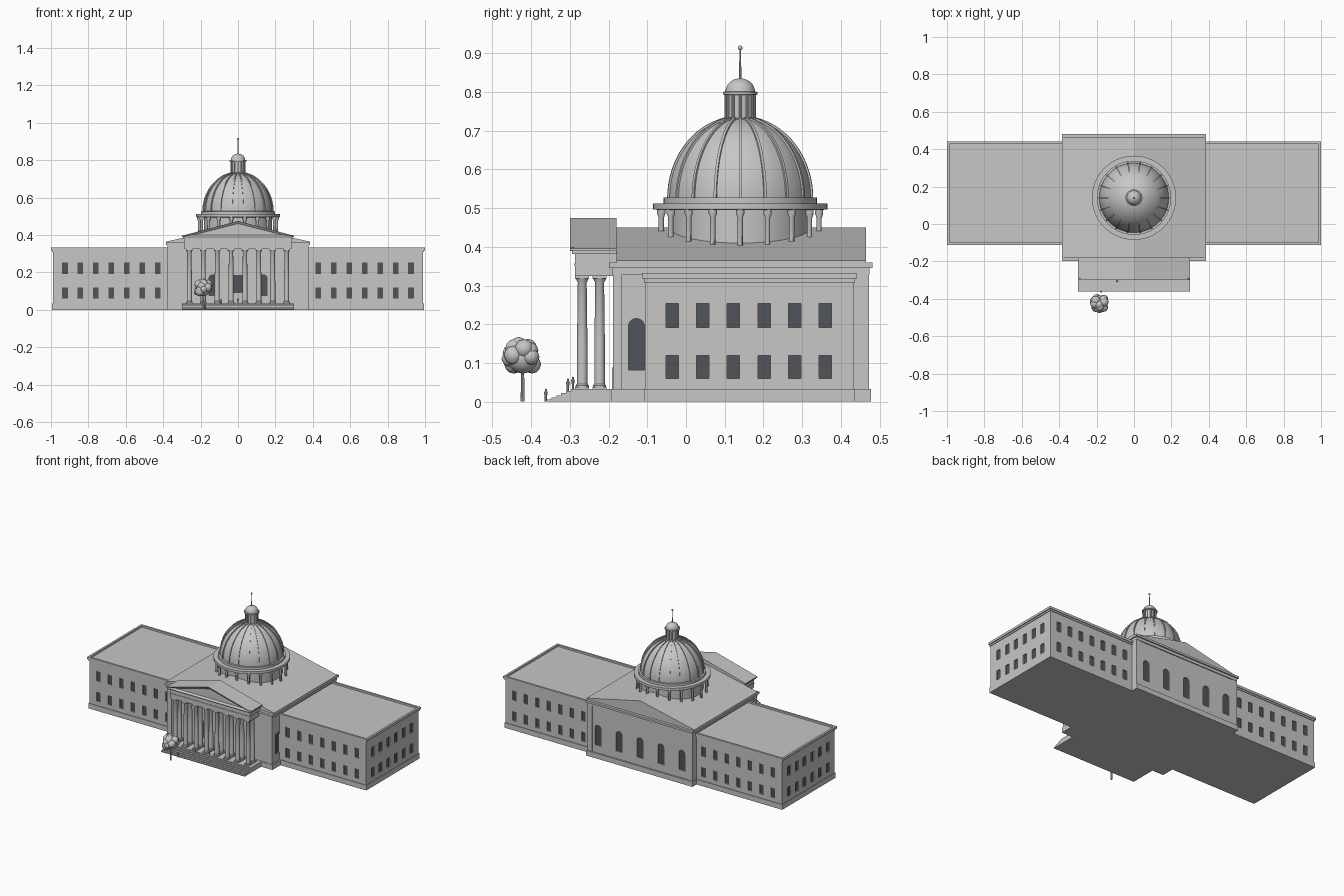
import bpy, bmesh, math, random
from mathutils import Matrix, Vector

if "Cube" in bpy.data.objects:
    bpy.data.objects.remove(bpy.data.objects["Cube"])


def material(name, rgb):
    m = bpy.data.materials.new(name)
    m.use_nodes = True
    m.diffuse_color = (*rgb, 1)
    m.node_tree.nodes["Principled BSDF"].inputs["Base Color"].default_value = (*rgb, 1)
    return m


STONE = material("pale stone", (0.58, 0.57, 0.56))
GLASS = material("dark glass", (0.08, 0.09, 0.1))


def finish(name, bm, mat=STONE, smooth=False):
    bmesh.ops.recalc_face_normals(bm, faces=bm.faces[:])
    me = bpy.data.meshes.new(name)
    bm.to_mesh(me)
    bm.free()
    ob = bpy.data.objects.new(name, me)
    bpy.context.collection.objects.link(ob)
    me.materials.append(mat)
    if smooth:
        bpy.ops.object.select_all(action='DESELECT')
        ob.select_set(True)
        bpy.context.view_layer.objects.active = ob
        bpy.ops.object.shade_smooth_by_angle(angle=math.radians(35))
    return ob


def add_box(bm, x0, x1, y0, y1, z0, z1):
    m = Matrix.Translation(((x0 + x1) / 2, (y0 + y1) / 2, (z0 + z1) / 2))
    bmesh.ops.create_cube(bm, size=1, matrix=m @ Matrix.Diagonal((x1 - x0, y1 - y0, z1 - z0, 1)))


def boxes(name, *specs):
    bm = bmesh.new()
    for s in specs:
        add_box(bm, *s)
    return finish(name, bm)


def add_prism(bm, pts, axis, a, b):
    """Extrude a (horizontal, z) outline along the x or y axis from a to b."""
    put = (lambda u, z, d: (d, u, z)) if axis == 'x' else (lambda u, z, d: (u, d, z))
    lo = [bm.verts.new(put(u, z, a)) for u, z in pts]
    hi = [bm.verts.new(put(u, z, b)) for u, z in pts]
    caps = [bm.faces.new(lo), bm.faces.new(hi)]
    for i in range(len(pts)):
        j = (i + 1) % len(pts)
        bm.faces.new((lo[i], lo[j], hi[j], hi[i]))
    return caps


def add_lathe(bm, profile, x, y, n):
    """Closed turned solid from (radius, z) points."""
    rings = [[bm.verts.new((x + r * math.cos(math.tau * i / n), y + r * math.sin(math.tau * i / n), z))
              for i in range(n)] for r, z in profile]
    for lo, hi in zip(rings, rings[1:]):
        for i in range(n):
            bm.faces.new((lo[i], lo[(i + 1) % n], hi[(i + 1) % n], hi[i]))
    bm.faces.new(rings[0])
    bm.faces.new(rings[-1])


def opening(u, w, z0, z1, arched):
    h = w / 2
    if not arched:
        return [(u - h, z0), (u + h, z0), (u + h, z1), (u - h, z1)]
    arc = [(u + h * math.cos(math.pi * k / 10), z1 - h + h * math.sin(math.pi * k / 10)) for k in range(11)]
    return [(u - h, z0), (u + h, z0)] + arc


def cut_windows(wall, name, windows):
    """Recess each opening in the wall and set a dark pane in it.
    A window is (axis, face position, outward sign, outline)."""
    cut, pane = bmesh.new(), bmesh.new()
    for axis, face, out, pts in windows:
        add_prism(cut, pts, axis, face + out * 0.02, face - out * 0.007)
        add_prism(pane, pts, axis, face - out * 0.006, face - out * 0.012)
    cutter = finish(name + "_cutter", cut)
    cutter.hide_render = True
    cutter.hide_set(True)
    mod = wall.modifiers.new("window recesses", 'BOOLEAN')
    mod.operation, mod.solver, mod.object = 'DIFFERENCE', 'EXACT', cutter
    bpy.context.view_layer.objects.active = wall
    bpy.ops.object.modifier_apply(modifier=mod.name)
    bpy.data.objects.remove(cutter)
    finish(name, pane, GLASS)


# Side wings with two storeys of windows
ROWS = ((0.06, 0.12), (0.192, 0.254))
Y0, Y1 = -0.105, 0.432
for s, side in ((1, "left"), (-1, "right")):
    def span(a, b):
        return tuple(sorted((s * a, s * b)))
    wall = boxes(side + "_wing", (*span(0.37, 0.99), Y0, Y1, 0, 0.322))
    wins = []
    for z0, z1 in ROWS:
        for i in range(7):
            outline = opening(s * (0.43 + i * 0.0825), 0.03, z0, z1, False)
            wins += [('y', Y0, -1, outline), ('y', Y1, 1, outline)]
        wins += [('x', s * 0.99, s, opening(-0.036 + i * 0.0792, 0.032, z0, z1, False)) for i in range(6)]
    cut_windows(wall, side + "_wing_windows", wins)
    boxes(side + "_wing_plinth", (*span(0.37, 0.994), Y0 - 0.004, Y1 + 0.004, 0, 0.033))
    # Cornice and parapet lip around the flat roof
    boxes(side + "_wing_cornice",
          (*span(0.37, 0.994), Y0 - 0.004, Y1 + 0.004, 0.308, 0.318),
          (*span(0.37, 1.0), Y0 - 0.008, Y0 + 0.005, 0.318, 0.333),
          (*span(0.37, 1.0), Y1 - 0.005, Y1 + 0.008, 0.318, 0.333),
          (*span(0.987, 1.0), Y0 - 0.008, Y1 + 0.008, 0.318, 0.333))

# Central block
F, B, W = -0.185, 0.468, 0.372
block = boxes("central_block", (-W, W, F, B, 0, 0.345))
wins = [('y', B, 1, opening(x * 0.15, 0.045, 0.082, 0.215, True)) for x in range(-2, 3)]
wins += [('x', s * W, s, opening(-0.128, 0.042, 0.082, 0.215, True)) for s in (-1, 1)]
wins += [('y', F, -1, opening(s * 0.135, 0.045, 0.075, 0.19, True)) for s in (-1, 1)]
wins += [('y', F, -1, opening(0, 0.05, 0.09, 0.185, False))]
cut_windows(block, "arched_windows", wins)
boxes("door", (-0.025, 0.025, F - 0.006, F, 0.033, 0.088))
boxes("central_plinth", (-W - 0.008, W + 0.008, F - 0.007, B + 0.01, 0, 0.033))
boxes("central_cornice",
      (-W - 0.005, W + 0.005, F - 0.006, B + 0.006, 0.328, 0.346),
      (-W - 0.013, W + 0.013, F - 0.014, B + 0.014, 0.346, 0.359))
boxes("corner_pilasters", *[(*sorted((x * (W - 0.03), x * (W + 0.004))), y0, y1, 0.033, 0.328)
                            for x in (-1, 1) for y0, y1 in ((F - 0.004, F + 0.02), (B - 0.036, B + 0.004))])


def gable_roof(name, half, eave, ridge, y0, y1, recess):
    bm = bmesh.new()
    caps = add_prism(bm, [(-half, eave), (half, eave), (half, eave + 0.006), (0, ridge), (-half, eave + 0.006)],
                     'y', y0, y1)
    bmesh.ops.recalc_face_normals(bm, faces=bm.faces[:])
    if recess:
        bmesh.ops.inset_region(bm, faces=caps[:1], thickness=0.014, depth=0)
        bmesh.ops.translate(bm, verts=caps[0].verts[:], vec=(0, 0.01, 0))
    finish(name, bm)


gable_roof("main_roof", W + 0.013, 0.359, 0.45, -0.18, 0.465, False)

# Portico: steps, floor, columns, entablature and pediment
boxes("portico_steps", *[(-0.3, 0.3, -0.36 + i * 0.0125, -0.18, i * 0.0055, (i + 1) * 0.0055)
                         for i in range(6)])
bm = bmesh.new()
for i in range(8):
    x = -0.26 + i * 0.52 / 7
    for y in (-0.268, -0.223):
        add_box(bm, x - 0.018, x + 0.018, y - 0.018, y + 0.018, 0.032, 0.038)
        add_lathe(bm, [(0.017, 0.038), (0.017, 0.042), (0.0138, 0.046), (0.0135, 0.15),
                       (0.0115, 0.308), (0.017, 0.318)], x, y, 16)
        add_box(bm, x - 0.018, x + 0.018, y - 0.018, y + 0.018, 0.318, 0.325)
finish("portico_columns", bm, smooth=True)
boxes("portico_entablature", (-0.285, 0.285, -0.286, -0.18, 0.325, 0.388),
      (-0.288, 0.288, -0.289, -0.18, 0.352, 0.357),
      (-0.294, 0.294, -0.294, -0.18, 0.382, 0.39))
gable_roof("portico_pediment", 0.3, 0.39, 0.475, -0.3, -0.18, True)

# Drum, ring of small columns and mouldings under the dome
CY, N = 0.14, 18
bm = bmesh.new()
add_lathe(bm, [(0.182, 0.37), (0.182, 0.495), (0.225, 0.496), (0.225, 0.512),
               (0.198, 0.5125), (0.198, 0.527), (0.18, 0.5275)], 0, CY, 64)
finish("dome_drum", bm, smooth=True)
bm = bmesh.new()
for i in range(N):
    a = math.tau * i / N
    add_lathe(bm, [(0.007, 0.385), (0.007, 0.475), (0.011, 0.485), (0.011, 0.496)],
              0.207 * math.cos(a), CY + 0.207 * math.sin(a), 10)
finish("drum_columns", bm, smooth=True)

# Dome shell and raised ribs


def dome_point(t, extra=0):
    return (0.186 + extra) * math.cos(t), 0.525 + (0.209 + extra) * math.sin(t)


ANGLES = [math.radians(78) * k / 16 for k in range(17)]
bm = bmesh.new()
add_lathe(bm, [dome_point(t) for t in ANGLES], 0, CY, 72)
finish("dome", bm, smooth=True)
bm = bmesh.new()
rib = [dome_point(t, 0.005) for t in ANGLES] + [dome_point(t, -0.004) for t in reversed(ANGLES)]
for i in range(N):
    start = len(bm.verts)
    add_prism(bm, rib, 'y', -0.0035, 0.0035)
    bm.verts.ensure_lookup_table()
    turn = Matrix.Translation((0, CY, 0)) @ Matrix.Rotation(math.tau * i / N, 4, 'Z')
    bmesh.ops.transform(bm, matrix=turn, verts=bm.verts[start:])
finish("dome_ribs", bm)

# Lantern with cap, spire and ball
bm = bmesh.new()
cap = [(0.038 * math.cos(t), 0.801 + 0.034 * math.sin(t)) for t in [math.radians(85) * k / 8 for k in range(9)]]
add_lathe(bm, [(0.042, 0.72), (0.042, 0.732), (0.034, 0.733), (0.034, 0.792), (0.045, 0.793),
               (0.045, 0.8), (0.039, 0.801)] + cap[1:], 0, CY, 32)
add_lathe(bm, [(0.004, 0.83), (0.003, 0.845), (0.002, 0.91)], 0, CY, 8)
bmesh.ops.create_uvsphere(bm, u_segments=12, v_segments=8, radius=0.006,
                          matrix=Matrix.Translation((0, CY, 0.914)))
for i in range(12):
    a = math.tau * i / 12
    add_lathe(bm, [(0.0035, 0.731), (0.0035, 0.794)], 0.037 * math.cos(a), CY + 0.037 * math.sin(a), 8)
finish("lantern", bm, smooth=True)

# Tree with a lumpy crown
random.seed(4)
TX, TY = -0.185, -0.422
bm = bmesh.new()
add_lathe(bm, [(0.005, 0), (0.004, 0.09)], TX, TY, 8)
finish("tree_trunk", bm, smooth=True)
bm = bmesh.new()
for i in range(16):
    d = Vector((random.uniform(-1, 1), random.uniform(-1, 1), random.uniform(-1, 1))).normalized()
    spot = Vector((TX, TY, 0.114)) + d * 0.033
    bmesh.ops.create_icosphere(bm, subdivisions=2, radius=random.uniform(0.021, 0.026),
                               matrix=Matrix.Translation(spot))
bmesh.ops.create_icosphere(bm, subdivisions=2, radius=0.042, matrix=Matrix.Translation((TX, TY, 0.114)))
finish("tree_crown", bm, smooth=True)

# Small visitors on and before the steps
bm = bmesh.new()
for x, y, z in ((-0.175, -0.362, 0), (-0.09, -0.305, 0.026), (0, -0.292, 0.031)):
    add_lathe(bm, [(0.003, z), (0.003, z + 0.014), (0.005, z + 0.024), (0.002, z + 0.029)], x, y, 8)
    bmesh.ops.create_icosphere(bm, subdivisions=1, radius=0.003,
                               matrix=Matrix.Translation((x, y, z + 0.031)))
finish("visitors", bm, smooth=True)
